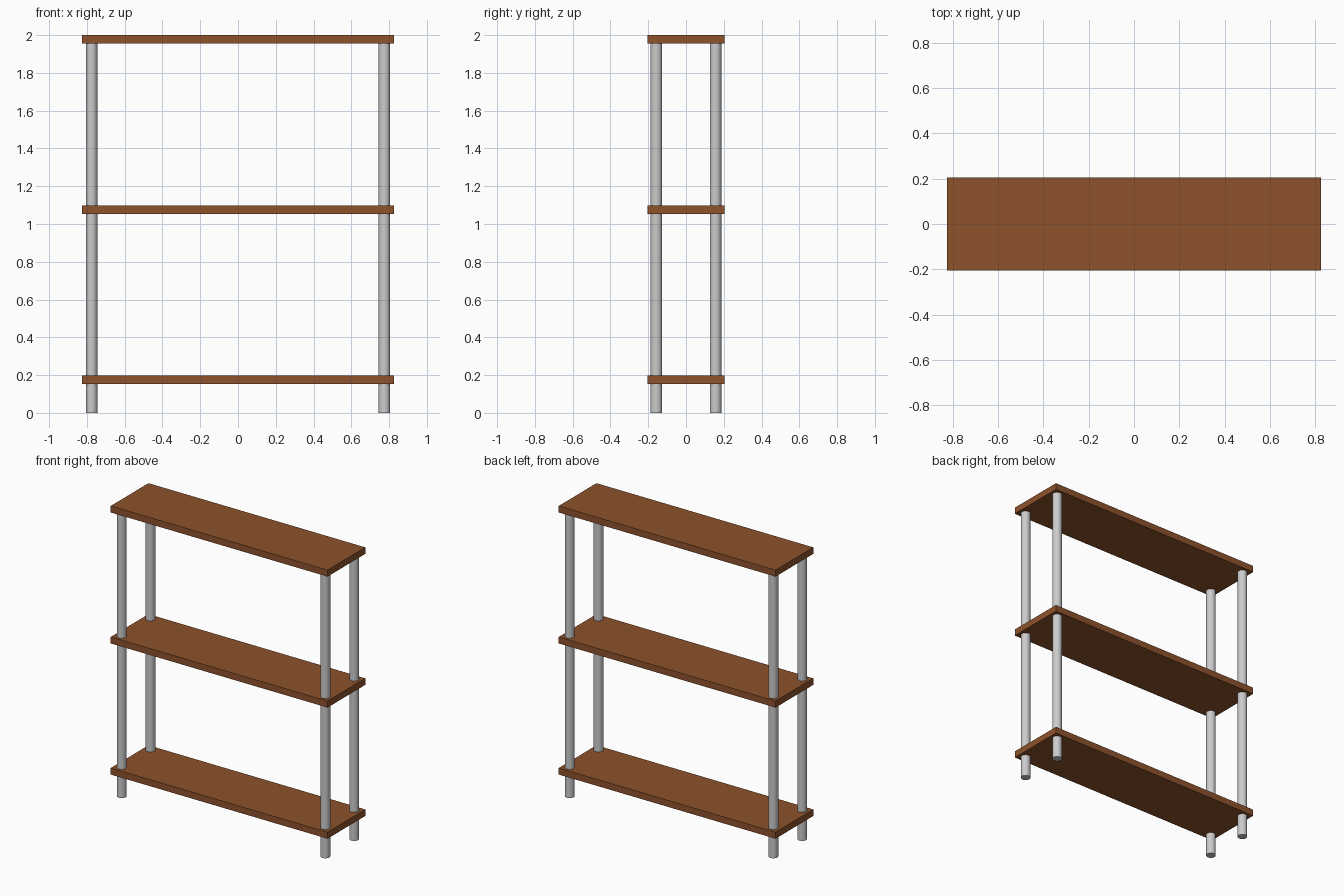
import bpy

if "Cube" in bpy.data.objects:
    bpy.data.objects.remove(bpy.data.objects["Cube"])

WIDTH, DEPTH, THICK = 1.65, 0.41, 0.045
SHELF_TOPS = {"bottom_shelf": 0.197, "middle_shelf": 1.099, "top_shelf": 2.0}
POST_X, POST_Y, POST_R = 0.775, 0.157, 0.031
POST_H = 2.0 - THICK

wood = bpy.data.materials.new("brown_wood")
wood.diffuse_color = (0.27, 0.085, 0.025, 1)
wood.use_nodes = True
wood.node_tree.nodes["Principled BSDF"].inputs["Base Color"].default_value = wood.diffuse_color


def add_shelf(name, top):
    bpy.ops.mesh.primitive_cube_add(size=1, location=(0, 0, top - THICK / 2))
    ob = bpy.context.object
    ob.name = name
    ob.scale = (WIDTH, DEPTH, THICK)
    bpy.ops.object.transform_apply(location=False, rotation=False, scale=True)
    ob.data.materials.append(wood)


def add_post(name, x, y):
    bpy.ops.mesh.primitive_cylinder_add(vertices=32, radius=POST_R, depth=POST_H,
                                        location=(x, y, POST_H / 2))
    bpy.context.object.name = name
    bpy.ops.object.shade_smooth_by_angle()


# Three wooden shelves
for name, top in SHELF_TOPS.items():
    add_shelf(name, top)

# Four round posts running from the floor to the underside of the top shelf
for side, sx in (("left", -1), ("right", 1)):
    for end, sy in (("front", -1), ("back", 1)):
        add_post(f"{end}_{side}_post", sx * POST_X, sy * POST_Y)
